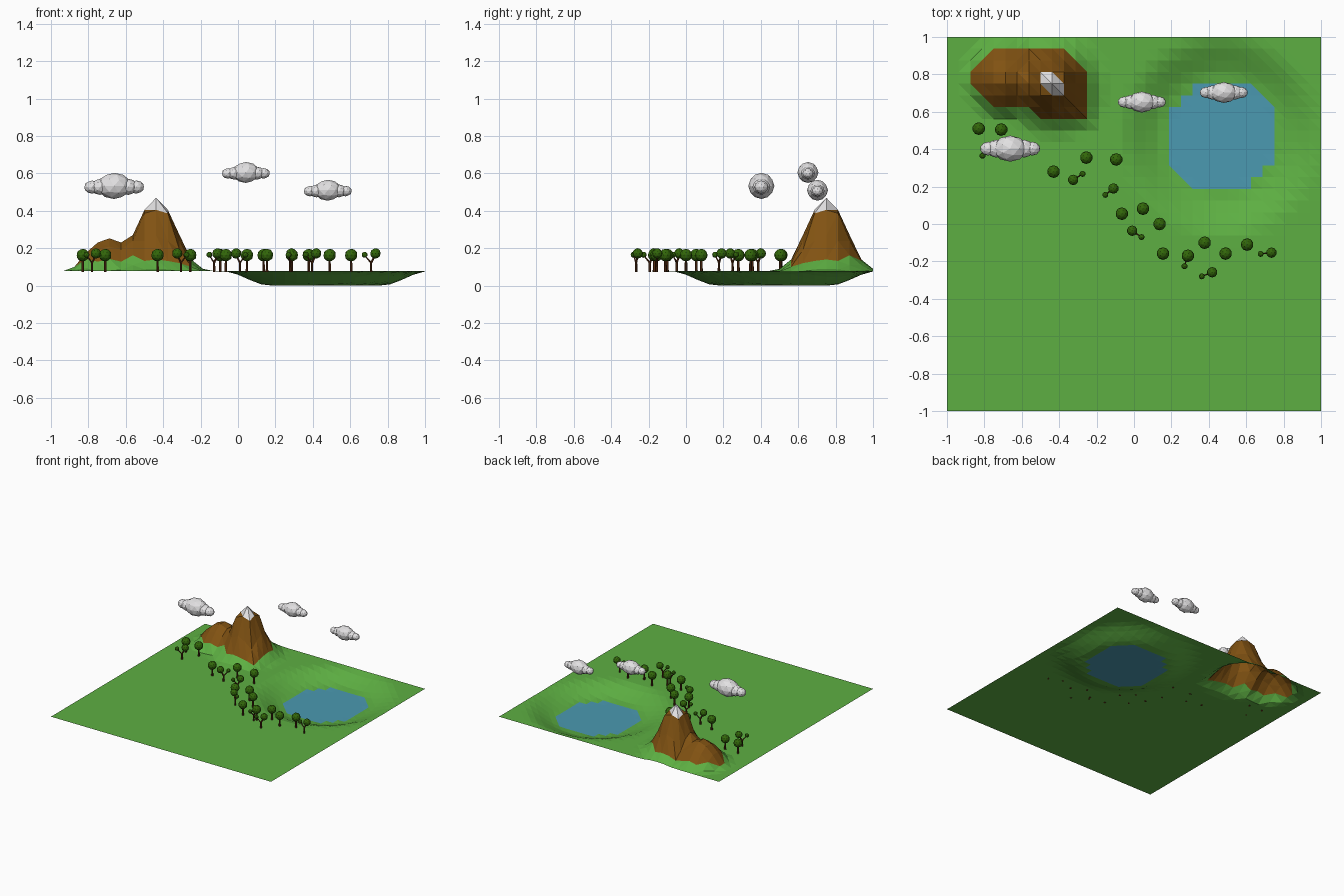
import bpy, bmesh, math
from mathutils import Vector, Matrix

if "Cube" in bpy.data.objects:
    bpy.data.objects.remove(bpy.data.objects["Cube"])


def material(name, rgb):
    m = bpy.data.materials.new(name)
    m.diffuse_color = (*rgb, 1)
    m.use_nodes = True
    m.node_tree.nodes["Principled BSDF"].inputs["Base Color"].default_value = m.diffuse_color
    return m


GRASS = material("grass green", (0.11, 0.43, 0.055))
WATER = material("water blue", (0.07, 0.32, 0.44))
ROCK = material("rock brown", (0.22, 0.085, 0.006))
WHITE = material("snow white", (0.76, 0.75, 0.76))
LEAF = material("leaf green", (0.032, 0.135, 0.003))
BARK = material("bark brown", (0.09, 0.025, 0.006))

LEVEL = 0.077      # height of the meadow
STEP = 0.0625      # terrain cell size
N = 32

# mountain summits: x, y, heights at successive distances
SUMMITS = [
    (-0.4375, 0.75, [(0, .47), (.0625, .405), (.09, .385), (.125, .27),
                     (.1875, .14), (.25, .09), (.285, LEVEL)]),
    (-0.6875, 0.78, [(0, .27), (.07, .23), (.125, .18), (.19, .10), (.22, LEVEL)]),
    (-0.3125, 0.625, [(0, .19), (.0625, .12), (.12, LEVEL)]),
]


def lookup(d, table):
    for (d0, h0), (d1, h1) in zip(table, table[1:]):
        if d <= d1:
            return h0 + (h1 - h0) * (d - d0) / (d1 - d0)
    return table[-1][1]


def height(x, y):
    d = math.hypot(x - 0.469, y - 0.469)
    t = min(max((d - 0.30) / 0.25, 0), 1)
    z = LEVEL * t * t * (3 - 2 * t)
    if x < -0.1:
        z = max([z] + [lookup(math.hypot(x - sx, y - sy), tab) for sx, sy, tab in SUMMITS])
    return z


def finish(name, bm, mats):
    me = bpy.data.meshes.new(name)
    bm.to_mesh(me)
    bm.free()
    for m in mats:
        me.materials.append(m)
    ob = bpy.data.objects.new(name, me)
    bpy.context.collection.objects.link(ob)
    return ob


# terrain sheet with lake basin and mountain, coloured by height
bm = bmesh.new()
grid = [[bm.verts.new((-1 + i * STEP, -1 + j * STEP, height(-1 + i * STEP, -1 + j * STEP)))
         for j in range(N + 1)] for i in range(N + 1)]
for i in range(N):
    for j in range(N):
        a, b, c, d = grid[i][j], grid[i + 1][j], grid[i + 1][j + 1], grid[i][j + 1]
        flip = a.co.x < -0.6 and a.co.y > 0.78
        for tri in ([(a, b, c), (a, c, d)] if flip else [(a, b, d), (b, c, d)]):
            top = max(v.co.z for v in tri)
            f = bm.faces.new(tri)
            f.material_index = 1 if top < 0.004 else 3 if top > 0.44 else 2 if top > 0.17 else 0
finish("terrain", bm, [GRASS, WATER, ROCK, WHITE])


def ball(bm, centre, size, mat=0, sub=2):
    m = Matrix.Translation(centre) @ Matrix.Diagonal((*size, 1))
    r = bmesh.ops.create_icosphere(bm, subdivisions=sub, radius=1, matrix=m)
    for f in {f for v in r["verts"] for f in v.link_faces}:
        f.material_index = mat


def rod(bm, p, q, r0, r1):
    p, q = Vector(p), Vector(q)
    rot = (q - p).to_track_quat('Z', 'Y').to_matrix().to_4x4()
    bmesh.ops.create_cone(bm, cap_ends=True, segments=6, radius1=r0, radius2=r1,
                          depth=(q - p).length, matrix=Matrix.Translation((p + q) / 2) @ rot)


# round trees: straight trunk and one crown
for x, y in [(-.83, .51), (-.71, .505), (-.43, .28), (-.255, .355), (-.095, .345),
             (-.065, .055), (.048, .082), (.137, 0), (.155, -.158), (.288, -.17),
             (.378, -.10), (.49, -.158), (.605, -.11)]:
    bm = bmesh.new()
    rod(bm, (x, y, LEVEL - .003), (x, y, .15), .008, .006)
    ball(bm, (x, y, .163), (.034, .034, .034), 1)
    finish("round_tree", bm, [BARK, LEAF])

# forked trees: large crown and small crown on a side branch
for x, y, sx, sy in [(-.76, .40, -.81, .365), (-.325, .236, -.275, .268),
                     (-.11, .19, -.153, .156), (-.01, -.036, .04, -.07),
                     (.285, -.172, .27, -.226), (.418, -.258, .363, -.28),
                     (.735, -.153, .677, -.16)]:
    bm = bmesh.new()
    bx, by = x * .6 + sx * .4, y * .6 + sy * .4
    rod(bm, (bx, by, LEVEL - .003), (bx, by, .128), .007, .006)
    rod(bm, (bx, by, .122), (x, y, .165), .006, .005)
    rod(bm, (bx, by, .122), (sx, sy, .162), .005, .003)
    ball(bm, (x, y, .172), (.028, .028, .028), 1)
    ball(bm, (sx, sy, .165), (.016, .016, .016), 1)
    finish("forked_tree", bm, [BARK, LEAF])

# clouds: a big puff with a small puff on each side
for x, y, z, s in [(-.662, .403, .533, 1), (.042, .652, .605, .8), (.48, .703, .51, .8)]:
    bm = bmesh.new()
    ball(bm, (x, y, z), (.092 * s, .07 * s, .07 * s))
    for side in (-1, 1):
        ball(bm, (x + side * .075 * s, y, z - .005 * s), (.05 * s, .048 * s, .043 * s))
        ball(bm, (x + side * .118 * s, y, z - .006 * s), (.043 * s, .037 * s, .035 * s))
    finish("cloud", bm, [WHITE])
